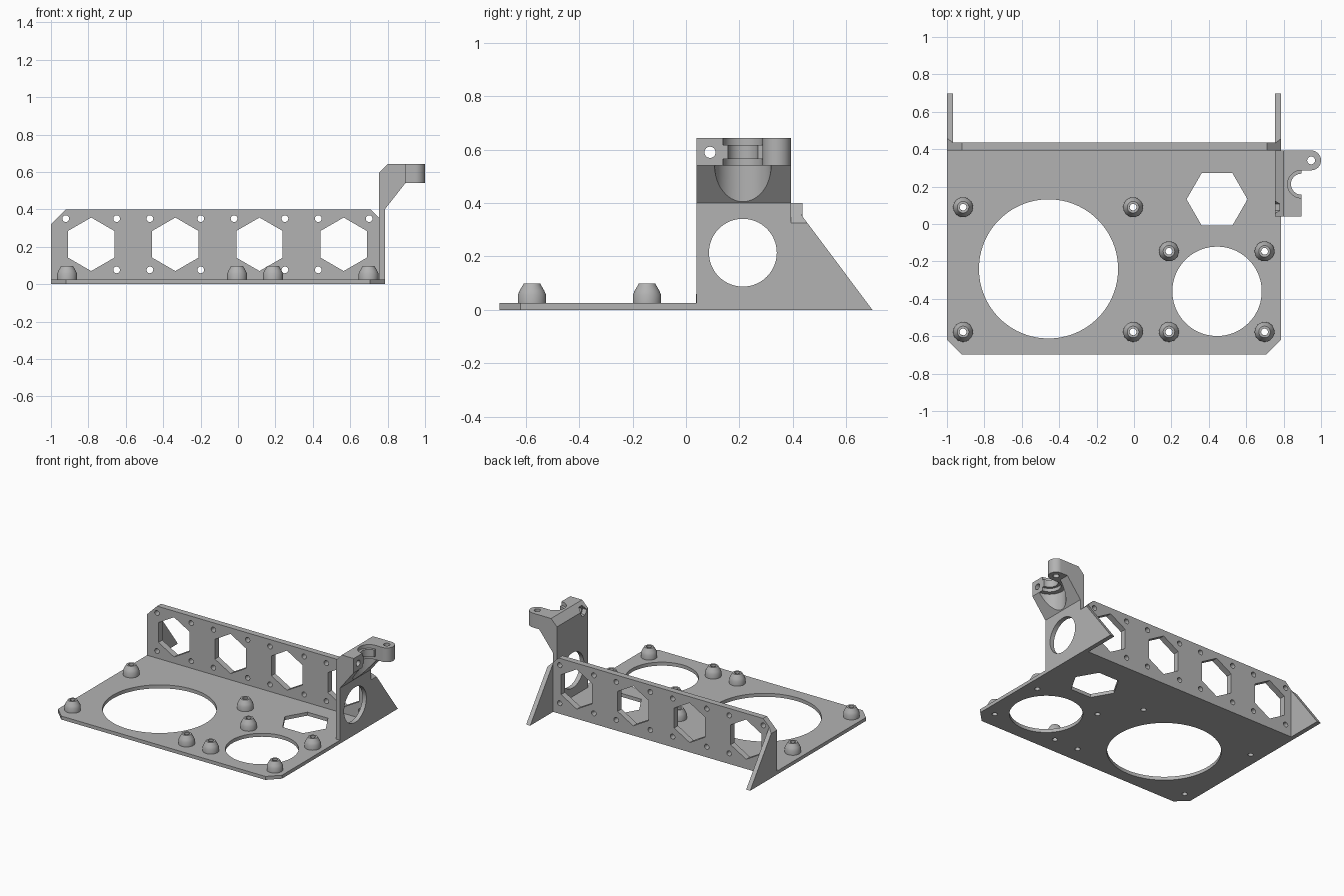
import bpy, bmesh
from math import cos, sin, pi, radians

if "Cube" in bpy.data.objects:
    bpy.data.objects.remove(bpy.data.objects["Cube"])

grey = bpy.data.materials.new("plain grey")
grey.use_nodes = True
colour = (0.45, 0.45, 0.45, 1)
grey.diffuse_color = colour
grey.node_tree.nodes["Principled BSDF"].inputs["Base Color"].default_value = colour

# Maps profile coordinates (u, v) and depth d to x, y, z for each axis
PLACE = {
    "x": lambda u, v, d: (d, u, v),
    "y": lambda u, v, d: (u, d, v),
    "z": lambda u, v, d: (u, v, d),
}


def prism(name, axis, points, low, high):
    """Flat profile extruded along one axis."""
    bm = bmesh.new()
    face = bm.faces.new([bm.verts.new(PLACE[axis](u, v, low)) for u, v in points])
    top = bmesh.ops.extrude_face_region(bm, geom=[face])["geom"]
    moved = [g for g in top if isinstance(g, bmesh.types.BMVert)]
    bmesh.ops.translate(bm, verts=moved, vec=PLACE[axis](0, 0, high - low))
    bmesh.ops.recalc_face_normals(bm, faces=bm.faces)
    mesh = bpy.data.meshes.new(name)
    bm.to_mesh(mesh)
    bm.free()
    mesh.materials.append(grey)
    obj = bpy.data.objects.new(name, mesh)
    bpy.context.scene.collection.objects.link(obj)
    return obj


def ring(u, v, r, n=48, turn=0.0):
    return [(u + r * cos(turn + 2 * pi * i / n), v + r * sin(turn + 2 * pi * i / n))
            for i in range(n)]


def cut(obj, cutters):
    """Subtract the cutters one by one, then remove them."""
    for cutter in cutters:
        cutter.hide_render = True
        mod = obj.modifiers.new("cut", "BOOLEAN")
        mod.operation = "DIFFERENCE"
        mod.solver = "EXACT"
        mod.object = cutter
    bpy.context.view_layer.update()
    result = obj.evaluated_get(bpy.context.evaluated_depsgraph_get())
    mesh = bpy.data.meshes.new_from_object(result)
    obj.modifiers.clear()
    obj.data = mesh
    for cutter in cutters:
        bpy.data.objects.remove(cutter)


def smooth(obj):
    bpy.ops.object.select_all(action="DESELECT")
    obj.select_set(True)
    bpy.context.view_layer.objects.active = obj
    bpy.ops.object.shade_smooth_by_angle(angle=radians(30))


LEFT, RIGHT, BACK, WALL, FRONT = 0.785, -1.0, 0.437, 0.393, -0.698
INNER = 0.753
THICK = 0.025

# Base plate with two round openings, one hexagon and the screw holes
posts = [(x, y) for x in (-0.914, -0.005) for y in (0.09, -0.577)]
posts += [(x, y) for x in (0.187, 0.698) for y in (-0.146, -0.577)]
base = prism("base_plate", "z", [
    (RIGHT, BACK), (RIGHT, -0.62), (-0.92, FRONT), (0.707, FRONT),
    (LEFT, -0.62), (LEFT, BACK)], 0, THICK)
openings = [ring(-0.457, -0.24, 0.372, 96), ring(0.444, -0.36, 0.239, 72),
            ring(0.444, 0.132, 0.163, 6)]
openings += [ring(x, y, 0.018, 24) for x, y in posts]
cut(base, [prism("cutter", "z", o, -0.1, 0.1) for o in openings])

# Tapered hollow standoffs, lathed from one profile
profile = [(0.018, 0.098), (0.018, THICK), (0.053, THICK), (0.053, 0.056),
           (0.046, 0.072), (0.031, 0.098)]
for number, (x, y) in enumerate(posts, 1):
    bm = bmesh.new()
    n = 32
    rows = [[bm.verts.new((x + u, y + v, z)) for u, v in ring(0, 0, r, n)]
            for r, z in profile]
    for a, b in zip(rows, rows[1:] + rows[:1]):
        for i in range(n):
            j = (i + 1) % n
            bm.faces.new((a[i], a[j], b[j], b[i]))
    bmesh.ops.recalc_face_normals(bm, faces=bm.faces)
    mesh = bpy.data.meshes.new("standoff")
    bm.to_mesh(mesh)
    bm.free()
    mesh.materials.append(grey)
    post = bpy.data.objects.new(f"standoff_{number}", mesh)
    bpy.context.scene.collection.objects.link(post)
    smooth(post)


# Wedges that bevel the upper corners of the wall and gussets
def left_wedge():
    return prism("cutter", "y", [(0.69, 0.42), (0.81, 0.3), (0.81, 0.42)], WALL, 0.8)


def right_wedge():
    return prism("cutter", "y", [(-0.9, 0.42), (-1.02, 0.3), (-1.02, 0.42)], 0.3, 0.8)


# Back wall with four hexagons, each with four screw holes
wall = prism("back_wall", "y", [(RIGHT, THICK), (INNER, THICK), (INNER, 0.4),
                                (RIGHT, 0.4)], WALL, BACK)
cutters = [left_wedge(), right_wedge()]
for k in range(4):
    cx, cz = -0.785 + 0.45 * k, 0.213
    cutters.append(prism("cutter", "y", ring(cx, cz, 0.143, 6, pi / 2), 0.3, 0.5))
    for sx in (-1, 1):
        for sz in (-1, 1):
            hole = ring(cx + sx * 0.136, cz + sz * 0.137, 0.018, 24)
            cutters.append(prism("cutter", "y", hole, 0.3, 0.5))
cut(wall, cutters)

# Right gusset behind the wall
gusset = prism("right_gusset", "x", [(BACK, 0), (0.698, 0), (BACK, 0.349)],
               RIGHT, RIGHT + LEFT - INNER)
cut(gusset, [right_wedge()])

# Left side plate with its gusset and round opening
side = prism("left_side_plate", "x", [
    (0.039, THICK), (BACK, THICK), (BACK, 0), (0.698, 0), (BACK, 0.349),
    (0.399, 0.4), (0.039, 0.4)], INNER, LEFT)
cut(side, [left_wedge(), prism("cutter", "x", ring(0.213, 0.214, 0.127, 64), 0.6, 0.9)])

# Overhanging clamp bracket with stepped round socket and bolt hole
EDGE, LOW, TOP = 0.895, 0.54, 0.643
bracket = prism("clamp_bracket", "y", [
    (INNER, 0.4), (LEFT, 0.4), (EDGE, LOW), (EDGE, TOP), (0.8, TOP),
    (INNER, 0.595)], 0.039, WALL)
steps = [(0.106, 0.3, LOW), (0.074, LOW - 0.01, 0.565),
         (0.056, 0.55, 0.63), (0.074, 0.617, 0.7)]
cutters = [prism("cutter", "z", ring(EDGE, 0.213, r), a, b) for r, a, b in steps]
cutters.append(prism("cutter", "x", ring(0.09, 0.59, 0.021, 24), 0.7, 1))
cutters.append(prism("cutter", "x", ring(0.09, 0.59, 0.036, 6), 0.7, LEFT))
cut(bracket, cutters)

# Rounded hinge lug with a vertical pin hole
tip, mid, radius = 0.947, 0.34, 0.053
arc = [(tip + radius * cos(a), mid + radius * sin(a))
       for a in (pi * i / 24 - pi / 2 for i in range(25))]
lug = prism("hinge_lug", "z", [(EDGE, mid - radius)] + arc + [(EDGE, mid + radius)],
            LOW, TOP)
cut(lug, [prism("cutter", "z", ring(tip, mid, 0.021, 24), 0.4, 0.8)])

for part in (base, wall, side, bracket, lug):
    smooth(part)
